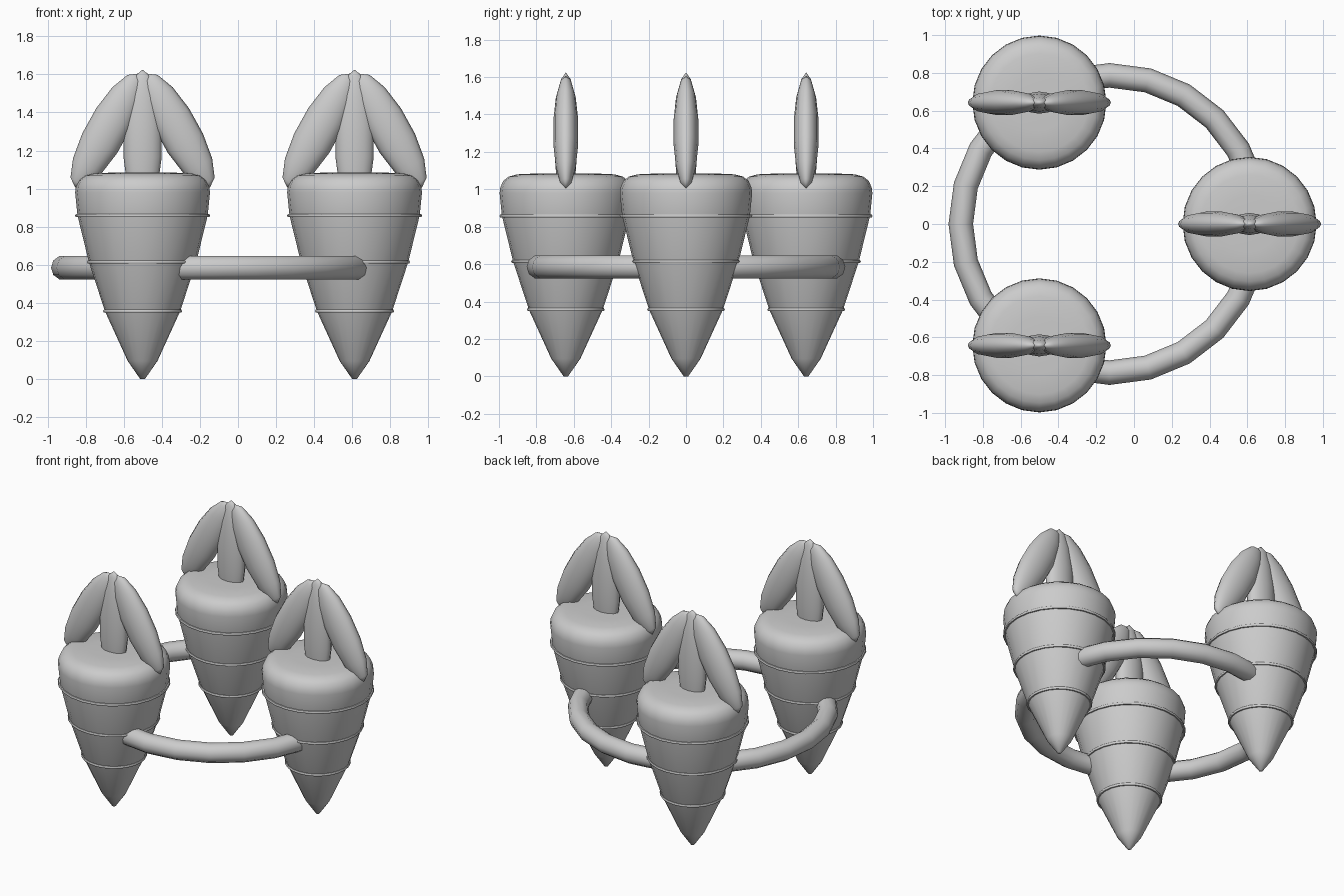
import bpy, bmesh
from math import sin, cos, pi, radians

if "Cube" in bpy.data.objects:
    bpy.data.objects.remove(bpy.data.objects["Cube"])

RING_X = -0.13   # centre of the ring of carrots


def finish(obj, name, angle=60):
    obj.name = name
    bpy.ops.object.select_all(action='DESELECT')
    obj.select_set(True)
    bpy.context.view_layer.objects.active = obj
    bpy.ops.object.shade_smooth_by_angle(angle=radians(angle))
    return obj


def lathe(name, profile, loc, n=24):
    bm = bmesh.new()
    rings = [[bm.verts.new((r * cos(2 * pi * i / n), r * sin(2 * pi * i / n), z))
              for i in range(n)] for r, z in profile]
    for a, b in zip(rings, rings[1:]):
        for i in range(n):
            j = (i + 1) % n
            bm.faces.new((a[i], a[j], b[j], b[i]))
    bm.faces.new(rings[0][::-1])
    bm.faces.new(rings[-1])
    mesh = bpy.data.meshes.new(name)
    bm.to_mesh(mesh)
    bm.free()
    obj = bpy.data.objects.new(name, mesh)
    obj.location = loc
    bpy.context.collection.objects.link(obj)
    return finish(obj, name)


def torus(name, loc, major, minor, n, m):
    bpy.ops.mesh.primitive_torus_add(location=loc, major_radius=major, minor_radius=minor,
                                     major_segments=n, minor_segments=m)
    return finish(bpy.context.object, name)


def leaf(name, loc, size, tilt):
    bpy.ops.mesh.primitive_uv_sphere_add(segments=12, ring_count=7, radius=1,
                                         location=loc, rotation=(0, tilt, 0))
    bpy.context.object.scale = size
    return finish(bpy.context.object, name)


# Body profile (radius, height)
body = [(0.012, 0), (0.078, 0.095), (0.197, 0.355), (0.282, 0.615), (0.342, 0.86),
        (0.354, 0.98), (0.350, 1.01), (0.335, 1.045), (0.305, 1.068),
        (0.26, 1.08), (0.15, 1.085), (0.02, 1.085)]

for k in range(3):
    a = 2 * pi * k / 3
    x, y = RING_X + 0.742 * cos(a), 0.742 * sin(a)
    lathe(f"carrot_body_{k}", body, (x, y, 0))
    # Thin bands around the body
    for b, (r, z) in enumerate([(0.199, 0.357), (0.283, 0.615), (0.346, 0.858)]):
        torus(f"carrot_band_{k}_{b}", (x, y, z), r, 0.009, 24, 6)
    # Upright leaf and two leaning leaves
    leaf(f"leaf_middle_{k}", (x, y, 1.25), (0.103, 0.06, 0.375), 0)
    for s in (-1, 1):
        leaf(f"leaf_side_{k}_{s}", (x + s * 0.188, y, 1.305), (0.108, 0.068, 0.342),
             -s * radians(29))

# Ring joining the three carrots
torus("joining_ring", (RING_X, 0, 0.585), 0.787, 0.065, 24, 10)
